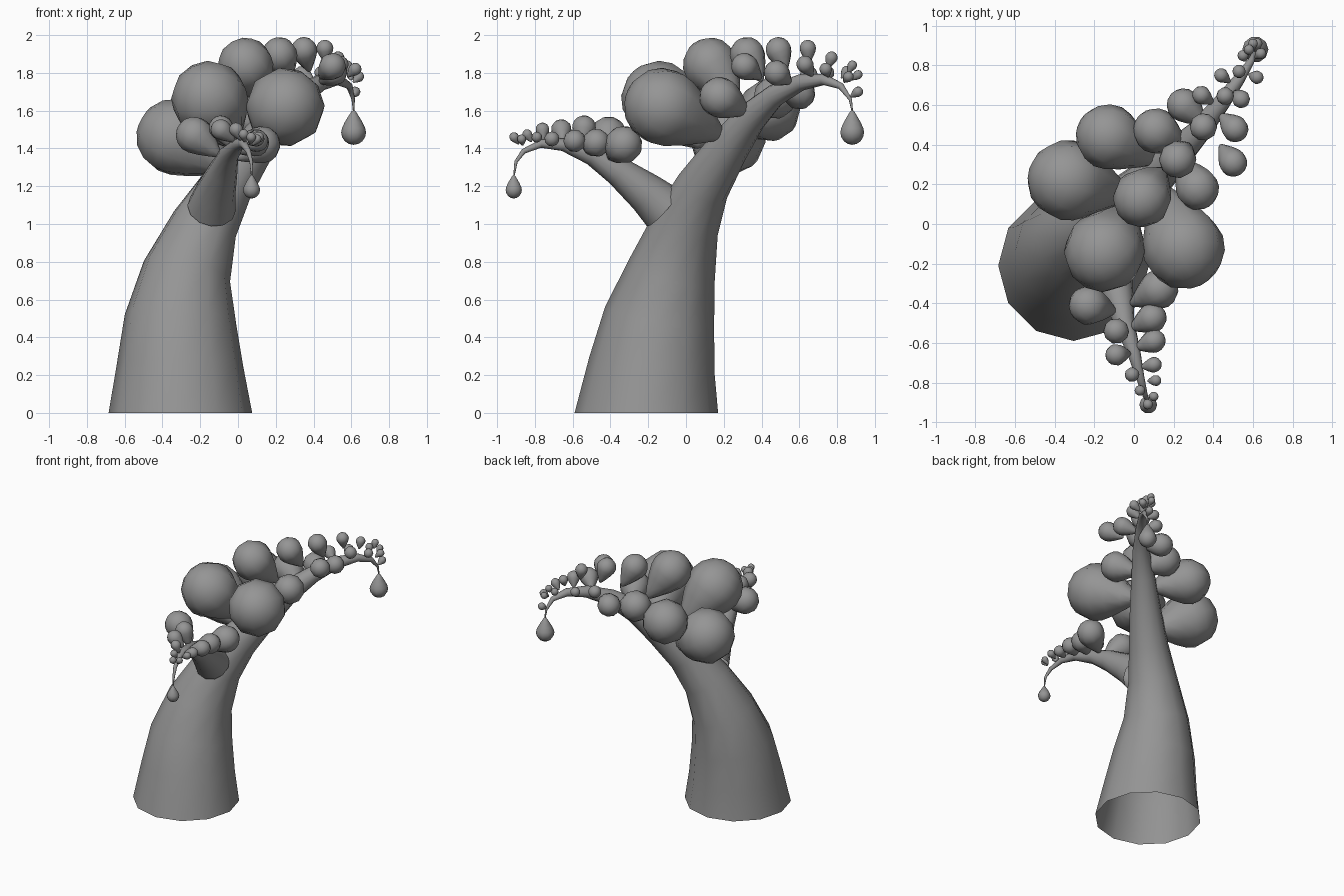
import bpy, bmesh, math
from mathutils import Vector

cube = bpy.data.objects.get("Cube")
if cube:
    bpy.data.objects.remove(cube)

grey = bpy.data.materials.new("plain_grey")
grey.use_nodes = True
GREY = (0.3, 0.3, 0.3, 1)
grey.diffuse_color = GREY
grey.node_tree.nodes["Principled BSDF"].inputs["Base Color"].default_value = GREY


def loft(name, rings, sides, closed=False):
    """Skin a row of (centre, direction, radius) rings."""
    bm = bmesh.new()
    side = Vector((1, 0, 0))
    loops = []
    for centre, direction, radius in rings:
        d = direction.normalized()
        side = (side - d * side.dot(d))
        if side.length < 0.01:
            side = d.orthogonal()
        side.normalize()
        up = d.cross(side)
        turn = [2 * math.pi * i / sides for i in range(sides)]
        loops.append([bm.verts.new(centre + (side * math.cos(a) + up * math.sin(a)) * radius)
                      for a in turn])
    for a, b in zip(loops, loops[1:]):
        for i in range(sides):
            j = (i + 1) % sides
            bm.faces.new((a[i], a[j], b[j], b[i]))
    if closed:
        for loop in (loops[0], loops[-1]):
            bmesh.ops.pointmerge(bm, verts=loop, merge_co=sum((v.co for v in loop), Vector()) / sides)
        bmesh.ops.recalc_face_normals(bm, faces=bm.faces)
    mesh = bpy.data.meshes.new(name)
    bm.to_mesh(mesh)
    bm.free()
    mesh.materials.append(grey)
    mesh.polygons.foreach_set("use_smooth", [True] * len(mesh.polygons))
    obj = bpy.data.objects.new(name, mesh)
    bpy.context.collection.objects.link(obj)
    return obj


def limb(name, path):
    """Tapered tube along (x, y, z, radius) points; returns sampled spine."""
    pts = [Vector(p[:3]) for p in path]
    rings = []
    for i, p in enumerate(pts):
        d = pts[min(i + 1, len(pts) - 1)] - pts[max(i - 1, 0)]
        if name == "trunk" and i == 0:
            d = Vector((0, 0, 1))
        rings.append((p, d, path[i][3]))
    loft(name, rings, 12)
    return [a.lerp(b, k / 8) for a, b in zip(pts, pts[1:]) for k in range(8)]


# Teardrop outline: distance along the axis and radius, in head radii
TEAR = [(-1.8, 0.02), (-1.7, 0.16), (-1.3, 0.42), (-0.8, 0.72), (-0.35, 0.93),
        (0, 1), (0.38, 0.92), (0.71, 0.7), (0.92, 0.38), (1, 0.02)]


def teardrop(name, head, radius, direction):
    d = direction.normalized()
    loft(name, [(head + d * t * radius, d, r * radius) for t, r in TEAR], 10, True)


def bulbs(name, spine, heads):
    """Teardrops whose narrow ends point at the nearest spot of the limb."""
    for i, (x, y, z, r) in enumerate(heads):
        head = Vector((x, y, z))
        root = min(spine, key=lambda p: (p - head).length)
        teardrop(f"{name}_{i + 1}", head, r, head - root)


# Main trunk bending to the back
trunk = limb("trunk", [
    (-.305, -.21, 0, .38), (-.308, -.18, .25, .335), (-.305, -.14, .5, .295),
    (-.27, -.075, .75, .235), (-.175, 0, 1, .178), (-.06, .09, 1.2, .142),
    (.08, .22, 1.4, .112), (.2, .34, 1.56, .086), (.33, .47, 1.68, .06),
    (.44, .61, 1.75, .044), (.53, .73, 1.765, .03), (.59, .82, 1.73, .018),
    (.61, .87, 1.66, .009), (.612, .88, 1.6, .004)])

# Side branch reaching to the front
branch = limb("front_branch", [
    (-.14, -.12, 1.085, .13), (-.12, -.21, 1.165, .108), (-.08, -.36, 1.28, .078),
    (-.05, -.5, 1.365, .053), (0, -.65, 1.42, .034), (.03, -.77, 1.425, .022),
    (.055, -.86, 1.385, .014), (.07, -.9, 1.33, .009), (.072, -.91, 1.26, .004)])

# Round bulbs shrinking toward the tips
bulbs("trunk_bulb", trunk, [
    (-.15, -.14, 1.66, .205), (.25, -.12, 1.62, .21), (-.335, .22, 1.46, .205),
    (-.13, .44, 1.6, .165), (.04, .13, 1.84, .148), (.11, .47, 1.67, .115),
    (.25, .6, 1.69, .085), (.32, .18, 1.67, .11), (.22, .325, 1.895, .095),
    (.5, .31, 1.835, .072), (.51, .48, 1.8, .068), (.35, .49, 1.92, .07),
    (.34, .65, 1.79, .047), (.46, .645, 1.93, .045), (.54, .63, 1.845, .046),
    (.44, .75, 1.8, .036), (.53, .77, 1.88, .034), (.62, .74, 1.82, .034),
    (.55, .85, 1.81, .028), (.58, .88, 1.84, .026), (.64, .86, 1.78, .028),
    (.62, .91, 1.7, .028), (.6, .91, 1.79, .025)])
bulbs("branch_bulb", branch, [
    (.125, -.33, 1.42, .1), (-.23, -.41, 1.47, .1), (.09, -.475, 1.43, .075),
    (-.09, -.54, 1.51, .065), (.1, -.59, 1.44, .06), (-.09, -.66, 1.5, .055),
    (.1, -.71, 1.45, .04), (-.01, -.76, 1.5, .037), (.11, -.79, 1.46, .028),
    (.03, -.84, 1.475, .027), (.1, -.87, 1.45, .024), (.07, -.91, 1.46, .026)])

# Hanging drops at the two tips
DOWN = Vector((0, 0, -1))
teardrop("trunk_drop", Vector((.612, .88, 1.485)), .066, DOWN)
teardrop("branch_drop", Vector((.072, -.912, 1.18)), .045, DOWN)
